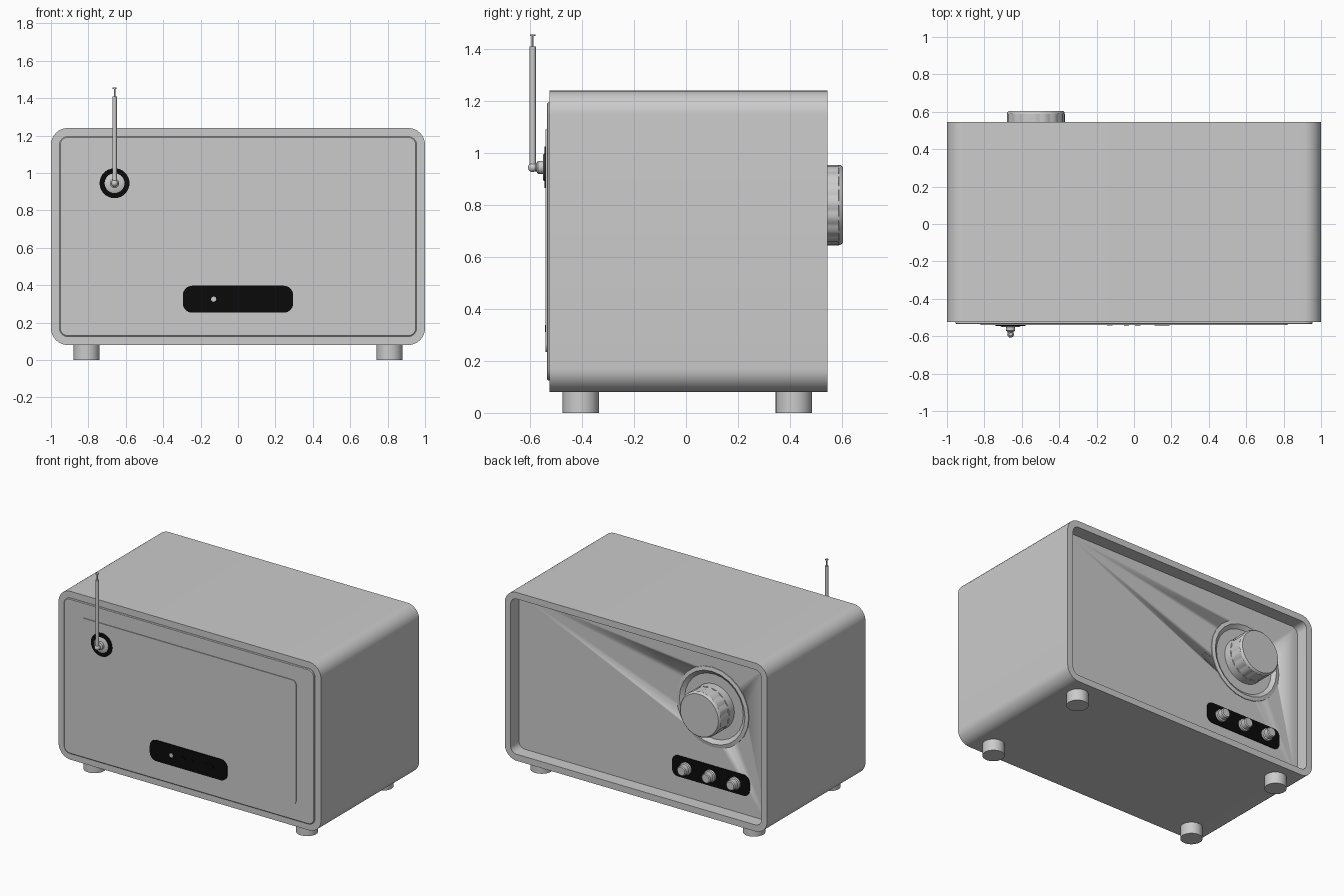
import bpy, bmesh, math
from mathutils import Vector

cube = bpy.data.objects.get("Cube")
if cube:
    bpy.data.objects.remove(cube, do_unlink=True)


def material(name, rgb):
    m = bpy.data.materials.new(name)
    m.use_nodes = True
    m.diffuse_color = (*rgb, 1)
    m.node_tree.nodes["Principled BSDF"].inputs["Base Color"].default_value = (*rgb, 1)
    return m


GREY = material("grey", (0.6, 0.6, 0.6))
BLACK = material("black", (0.003, 0.003, 0.003))


def rounded(corners, r, n=6):
    """Round the corners of a polygon in the xz plane."""
    pts = [Vector(c) for c in corners]
    out = []
    for i, p in enumerate(pts):
        a = (pts[i - 1] - p).normalized()
        b = (pts[(i + 1) % len(pts)] - p).normalized()
        half = a.angle(b) / 2
        centre = p + (a + b).normalized() * r / math.sin(half)
        s = p + a * r / math.tan(half) - centre
        e = p + b * r / math.tan(half) - centre
        for k in range(n + 1):
            out.append(centre + s.lerp(e, k / n).normalized() * r)
    return out


def rect(x, z, w, h, r, n=6):
    return rounded([(x - w, z - h), (x + w, z - h), (x + w, z + h), (x - w, z + h)], r, n)


def circle(x, z, r, n=32, groove=0.0):
    """Circle in the xz plane; groove cuts a notch every fourth pair of points."""
    pts = []
    for i in range(n):
        a = math.tau * i / n
        q = r - (groove if i % 4 in (2, 3) else 0)
        pts.append(Vector((x + q * math.cos(a), z + q * math.sin(a))))
    return pts


def finish(ob, name, mat):
    ob.name = ob.data.name = name
    ob.data.materials.clear()
    ob.data.materials.append(mat)
    bpy.ops.object.select_all(action="DESELECT")
    ob.select_set(True)
    bpy.context.view_layer.objects.active = ob
    bpy.ops.object.shade_smooth_by_angle(angle=math.radians(30))
    return ob


def loft(name, loops, mat=GREY, caps=True):
    """Join matching xz outlines placed at successive y positions."""
    bm = bmesh.new()
    rings = [[bm.verts.new((p.x, y, p.y)) for p in pts] for pts, y in loops]
    for a, b in zip(rings, rings[1:]):
        for i in range(len(a)):
            j = (i + 1) % len(a)
            bm.faces.new((a[i], a[j], b[j], b[i]))
    if caps:
        bm.faces.new(rings[0])
        bm.faces.new(rings[-1])
    bmesh.ops.recalc_face_normals(bm, faces=bm.faces)
    me = bpy.data.meshes.new(name)
    bm.to_mesh(me)
    bm.free()
    ob = bpy.data.objects.new(name, me)
    bpy.context.collection.objects.link(ob)
    return finish(ob, name, mat)


def lathe(name, x, z, profile, mat=GREY, n=32, caps=True):
    return loft(name, [(circle(x, z, r, n), y) for r, y in profile], mat, caps)


def rod(name, x, y, z0, z1, r, n=24):
    bpy.ops.mesh.primitive_cylinder_add(vertices=n, radius=r, depth=z1 - z0,
                                        location=(x, y, (z0 + z1) / 2))
    return finish(bpy.context.object, name, GREY)


MID = 0.66            # centre height of the cabinet
FRONT, BACK, PANEL = -0.525, 0.545, 0.455
DIAL_X, DIAL_Z = -0.525, 0.8
PLATE_Z = 0.325

# Cabinet with a recessed panel on the dial side
outer = rect(0, MID, 1.0, 0.58, 0.09, 8)
inner = rect(0, MID, 0.955, 0.535, 0.045, 8)
cabinet = loft("cabinet", [(outer, FRONT), (outer, BACK), (inner, BACK), (inner, PANEL)])

# Opening in the panel for the dial dish
cutter = lathe("dial_cutter", DIAL_X, DIAL_Z, [(0.25, 0.36), (0.25, 0.5)])
cutter.hide_render = True
cut = cabinet.modifiers.new("dial_opening", "BOOLEAN")
cut.operation, cut.solver, cut.object = "DIFFERENCE", "EXACT", cutter
bpy.context.view_layer.objects.active = cabinet
bpy.ops.object.modifier_apply(modifier=cut.name)
bpy.data.objects.remove(cutter, do_unlink=True)

# Dial: flanged dish and grooved knob
lathe("dial_dish", DIAL_X, DIAL_Z,
      [(0.275, PANEL - 0.01), (0.275, 0.46), (0.25, 0.465), (0.165, 0.4), (0.1, 0.4)], n=24)
n = 64
loft("dial_knob", [(circle(DIAL_X, DIAL_Z, r, n, g), y) for r, g, y in
                   [(0.155, 0, 0.39), (0.155, 0, 0.5), (0.155, 0.006, 0.501),
                    (0.155, 0.006, 0.587), (0.155, 0, 0.588),
                    (0.152, 0, 0.598), (0.145, 0, 0.605)]])

# Control plate with three small knobs
loft("control_plate", [(rect(-0.51, PLATE_Z, 0.295, 0.072, 0.045), y)
                       for y in (PANEL - 0.002, PANEL + 0.005)], BLACK)
for i in (-1, 0, 1):
    lathe("small_knob", -0.51 + 0.187 * i, PLATE_Z,
          [(0.042, PANEL), (0.042, 0.475), (0.034, 0.48), (0.034, 0.51), (0.028, 0.516)], n=20)

# Cover on the opposite side, with a raised field that steps over the socket plate
loft("cover", [(rect(0, MID, w, h, r), y) for w, h, r, y in
               [(0.955, 0.535, 0.045, FRONT + 0.01), (0.955, 0.535, 0.045, FRONT - 0.006),
                (0.95, 0.53, 0.04, FRONT - 0.01)]])
field = [(-0.82, 0.235), (-0.6, 0.235), (-0.15, 0.515), (0.15, 0.515),
         (0.6, 0.235), (0.82, 0.235), (0.82, 1.09), (-0.82, 1.09)]
loft("raised_field", [(rounded(field, 0.03), y) for y in (-0.53, -0.54)])

# Socket plate and its sockets
loft("socket_plate", [(rect(0, PLATE_Z, 0.295, 0.072, 0.05), y) for y in (-0.53, -0.54)], BLACK)
lathe("jack_pin", -0.13, PLATE_Z, [(0.014, -0.538), (0.014, -0.543)], n=16)
for x in (-0.04, 0.02):
    lathe("round_socket", x, PLATE_Z, [(0.014, -0.538), (0.014, -0.542)], BLACK, 16)
loft("wide_socket", [(rect(0.15, PLATE_Z, 0.04, 0.014, 0.006), y) for y in (-0.538, -0.542)], BLACK)

# Antenna: mount, arm, ball joint, mast, thin tip and cap
AX, AY, AZ = -0.66, -0.59, 0.945
lathe("antenna_plate", AX, AZ, [(0.08, -0.535), (0.08, -0.545)], BLACK)
lathe("antenna_base", AX, AZ, [(0.053, -0.54), (0.053, -0.547), (0.046, -0.551)])
lathe("antenna_arm", AX, AZ, [(0.025, -0.545), (0.025, -0.57), (0.016, -0.576), (0.012, AY)])
bpy.ops.mesh.primitive_uv_sphere_add(segments=20, ring_count=12, radius=0.018,
                                     location=(AX, AY, AZ))
finish(bpy.context.object, "antenna_joint", GREY)
rod("antenna_mast", AX, AY, AZ, 1.41, 0.012)
rod("antenna_tip", AX, AY, 1.4, 1.455, 0.004, 12)
rod("antenna_cap", AX, AY, 1.45, 1.457, 0.01, 16)

# Feet
for x in (-0.81, 0.81):
    for y in (-0.405, 0.415):
        rod("foot", x, y, 0, 0.085, 0.07, 32)
